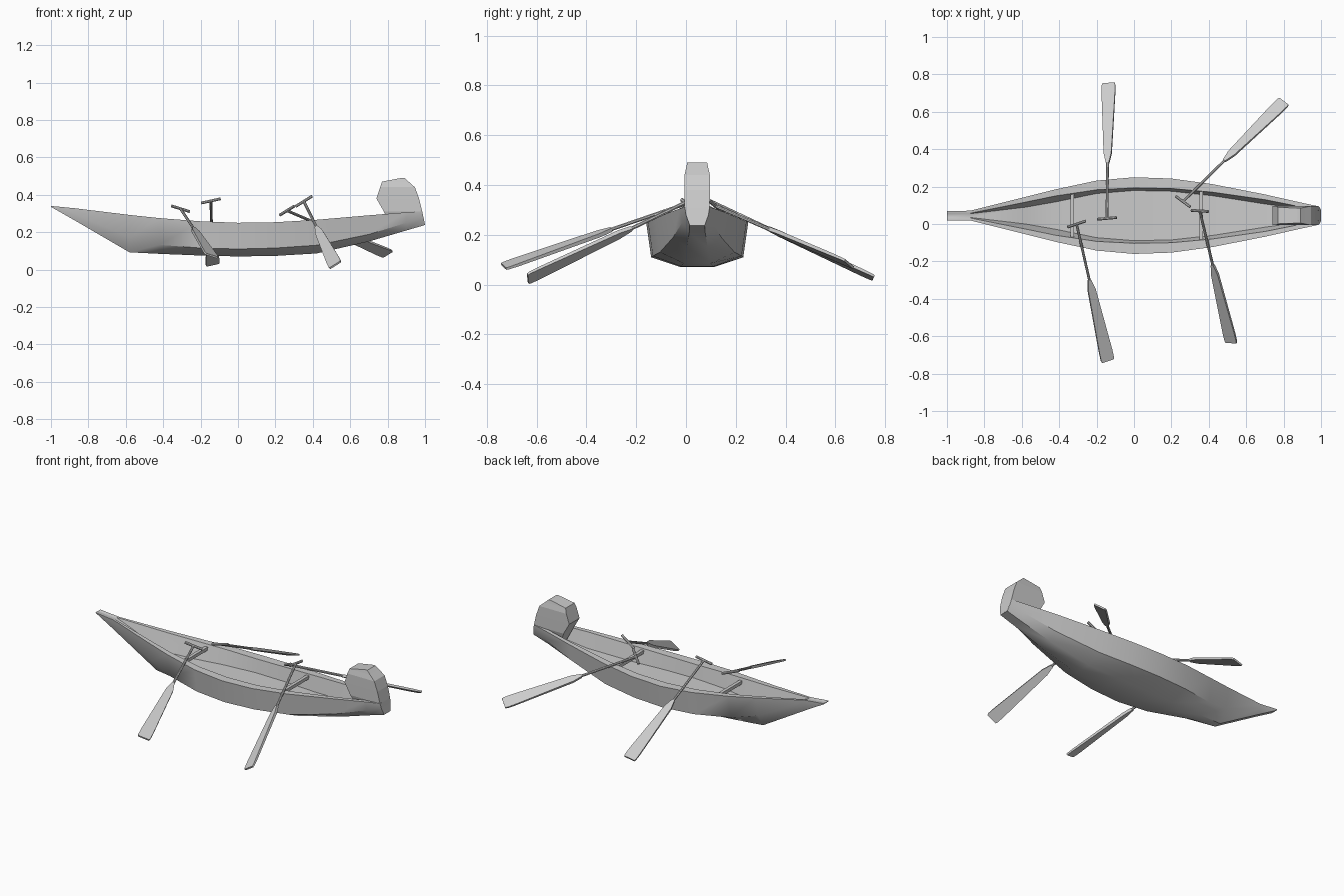
import bpy, bmesh, math
from mathutils import Vector

if "Cube" in bpy.data.objects:
    bpy.data.objects.remove(bpy.data.objects["Cube"])

CY = 0.045  # boat centreline


def finish(bm, name, angle=None):
    bmesh.ops.recalc_face_normals(bm, faces=bm.faces)
    me = bpy.data.meshes.new(name)
    bm.to_mesh(me)
    bm.free()
    ob = bpy.data.objects.new(name, me)
    bpy.context.collection.objects.link(ob)
    if angle:
        bpy.ops.object.select_all(action='DESELECT')
        ob.select_set(True)
        bpy.context.view_layer.objects.active = ob
        bpy.ops.object.shade_smooth_by_angle(angle=math.radians(angle))
    return ob


def loft(bm, rings):
    """Skin closed rings of equal length and cap both ends."""
    rows = [[bm.verts.new(p) for p in r] for r in rings]
    n = len(rows[0])
    for a, b in zip(rows, rows[1:]):
        for i in range(n):
            j = (i + 1) % n
            bm.faces.new((a[i], a[j], b[j], b[i]))
    bm.faces.new(rows[0])
    bm.faces.new(rows[-1][::-1])


# Hull: x, rim half width, rim z, chine half width, chine z,
# bottom half width, bottom z, inner rim half width, floor half width, floor z
stations = [
    (-1.00, .025, .340, .024, .338, .020, .335, .012, .010, .339),
    (-.875, .026, .328, .024, .300, .020, .264, .013, .010, .326),
    (-.58, .100, .292, .072, .170, .022, .092, .072, .045, .185),
    (-.42, .140, .275, .115, .132, .035, .084, .105, .073, .175),
    (-.20, .187, .258, .167, .115, .052, .075, .138, .118, .170),
    (0.00, .205, .250, .185, .110, .065, .070, .148, .134, .170),
    (.20, .198, .253, .178, .115, .065, .073, .145, .130, .170),
    (.42, .168, .266, .150, .130, .055, .086, .125, .106, .175),
    (.70, .113, .290, .098, .188, .042, .150, .085, .062, .200),
    (.90, .068, .306, .060, .250, .032, .209, .045, .035, .240),
    (.985, .050, .312, .045, .280, .030, .238, .030, .025, .308),
]
bm = bmesh.new()
rings = []
for x, w, zr, wc, zc, wb, zb, wi, wf, zf in stations:
    half = [(wi, zr), (w, zr), (wc, zc), (wb, zb)]
    right = [(wf, zf)] + half
    prof = right + [(-y, z) for y, z in reversed(right)]
    lean = .2 if x > .95 else 0  # raked transom
    rings.append([(x + lean * (zr - z), CY + y, z) for y, z in prof])
loft(bm, rings)
finish(bm, "hull", 35)

# Stern block: front x, back x, half width, z
bm = bmesh.new()
rows = [(.81, 1.0, .030, .24), (.78, .985, .050, .31), (.74, .968, .051, .38),
        (.76, .946, .051, .44), (.77, .912, .044, .47), (.875, .89, .040, .49)]
loft(bm, [[(a, CY - w, z), (b, CY - w, z), (b, CY + w, z), (a, CY + w, z)]
          for a, b, w, z in rows])
finish(bm, "stern_block")

# Thwarts
for i, (x, h) in enumerate([(-.33, .115), (.36, .13)]):
    bm = bmesh.new()
    loft(bm, [[(x + dx, CY + s * h, .243 + dz) for dx, dz in
               [(-.01, -.01), (.01, -.01), (.01, .01), (-.01, .01)]]
              for s in (-1, 1)])
    finish(bm, f"thwart_{i + 1}")


def oar(name, grip, tip, side):
    """Oar with cross handle, round shaft and flared flat blade."""
    grip, tip, side = Vector(grip), Vector(tip), Vector(side)
    length = (tip - grip).length
    d = (tip - grip) / length
    side = (side - d * side.dot(d)).normalized()
    up = d.cross(side)
    bm = bmesh.new()

    def rod(a, b, u, v, r, n=8):
        loft(bm, [[p + r * (u * math.cos(k * math.tau / n) + v * math.sin(k * math.tau / n))
                   for k in range(n)] for p in (a, b)])

    rod(grip - side * .053, grip + side * .053, d, up, .008)
    rod(grip, grip + d * length * .44, side, up, .0075)
    # blade: fraction along oar, half width, half thickness
    blade = [(.41, .008, .008), (.48, .021, .008), (.93, .037, .006),
             (.985, .037, .005), (1.0, .033, .005)]
    loft(bm, [[grip + d * length * t + side * a * w + up * b * h
               for a, b in [(-1, -1), (1, -1), (1, 1), (-1, 1)]]
              for t, w, h in blade])
    finish(bm, name, 30)


oar("oar_back_left", (-.145, .03, .367), (-.136, .753, .027), (.105, .005, .025))
oar("oar_back_right", (.262, .12, .315), (.802, .655, .083), (.08, -.06, .05))
oar("oar_front_left", (-.307, 0, .325), (-.14, -.732, .073), (.095, .03, -.03))
oar("oar_front_right", (.352, .07, .365), (.52, -.635, .024), (.1, -.01, .06))
